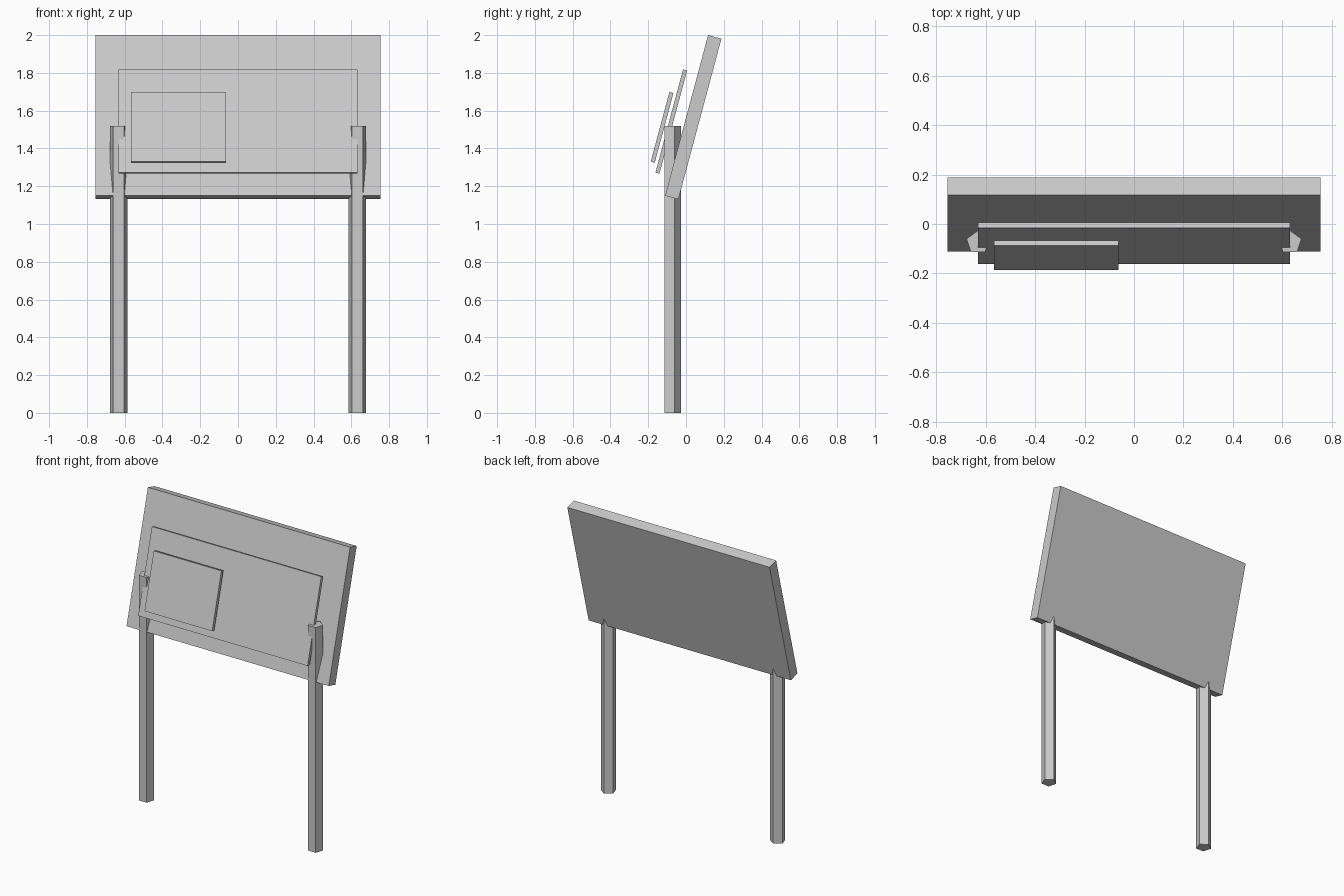
import bpy
import math

cube = bpy.data.objects.get("Cube")
if cube:
    bpy.data.objects.remove(cube, do_unlink=True)

TILT = math.radians(-15)

grey = bpy.data.materials.new("light_grey")
grey.use_nodes = True
colour = (0.6, 0.6, 0.6, 1)
grey.diffuse_color = colour
grey.node_tree.nodes["Principled BSDF"].inputs["Base Color"].default_value = colour


def slab(name, centre, size):
    """Thin board leaning backwards."""
    bpy.ops.mesh.primitive_cube_add(size=1, location=centre, rotation=(TILT, 0, 0))
    ob = bpy.context.object
    ob.name = name
    ob.scale = size
    ob.data.materials.append(grey)


def post(name, x):
    """Five-sided post with a flat face to the front."""
    height = 1.52
    bpy.ops.mesh.primitive_cylinder_add(
        vertices=5, radius=0.0485, depth=height, location=(x, -0.075, height / 2))
    ob = bpy.context.object
    ob.name = name
    ob.data.materials.append(grey)


# Sign boards, from back to front
slab("main_board", (0, 0.0385, 1.5655), (1.51, 0.073, 0.88))
slab("middle_panel", (0, -0.078, 1.5425), (1.265, 0.022, 0.566))
slab("small_panel", (-0.315, -0.1265, 1.512), (0.505, 0.022, 0.382))

# Support posts
for side, sign in (("left", 1), ("right", -1)):
    post(side + "_post", sign * 0.632)
